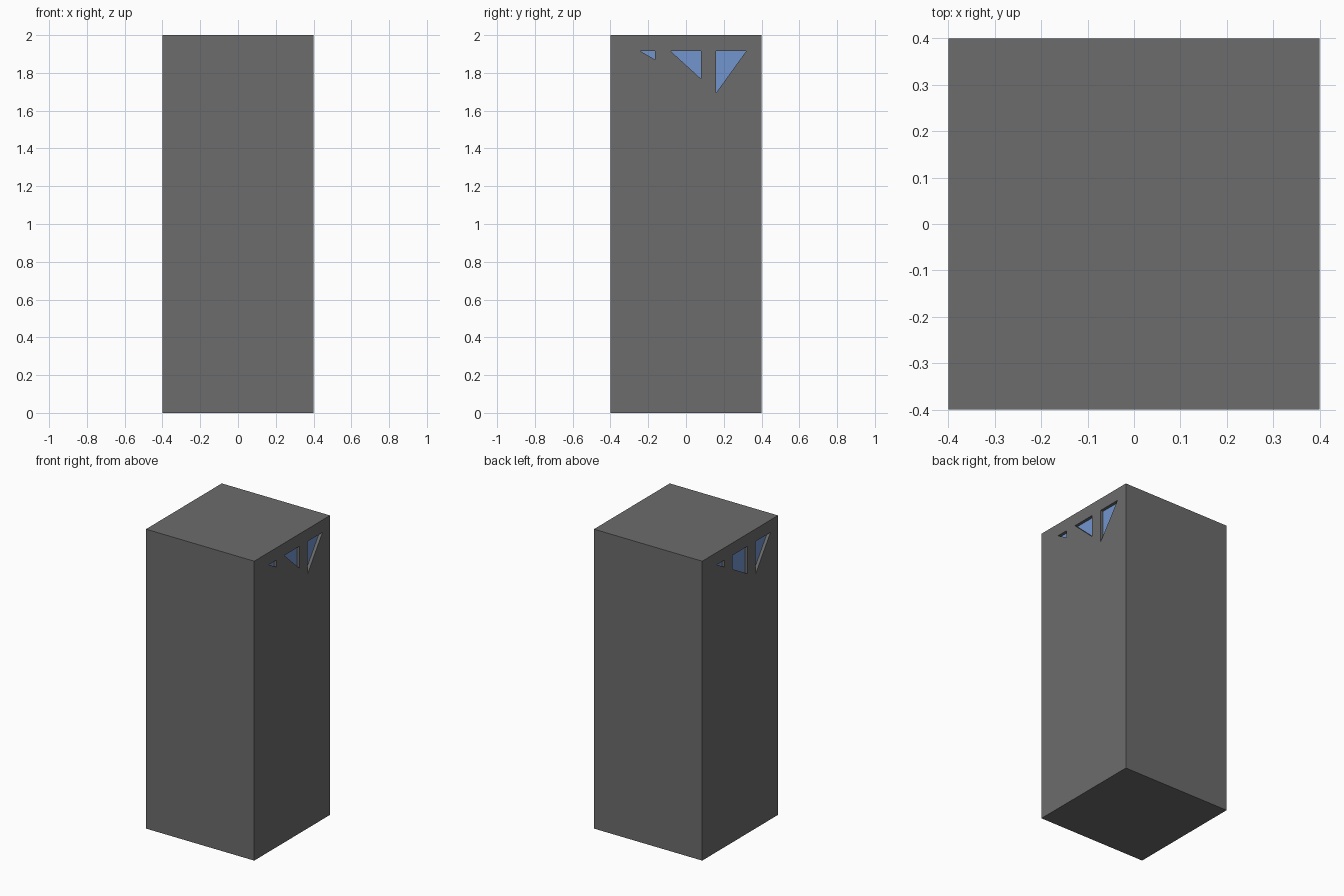
import bpy, bmesh

if "Cube" in bpy.data.objects:
    bpy.data.objects.remove(bpy.data.objects["Cube"])

DEPTH = 0.02
grey = bpy.data.materials.new("dark_grey")
grey.diffuse_color = (0.15, 0.15, 0.15, 1)
grey.use_nodes = True
grey.node_tree.nodes["Principled BSDF"].inputs["Base Color"].default_value = grey.diffuse_color
blue = bpy.data.materials.new("blue_glass")
blue.diffuse_color = (0.17, 0.30, 0.62, 1)
blue.use_nodes = True
blue.node_tree.nodes["Principled BSDF"].inputs["Base Color"].default_value = blue.diffuse_color


def prism(name, outline, side, x0, x1, mat):
    """Extrude a (y, z) outline along x; side -1 turns it to the left face."""
    bm = bmesh.new()
    face = bm.faces.new([bm.verts.new((side * x0, side * y, z)) for y, z in outline])
    if x1 != x0:
        ext = bmesh.ops.extrude_face_region(bm, geom=[face])["geom"]
        verts = [v for v in ext if isinstance(v, bmesh.types.BMVert)]
        bmesh.ops.translate(bm, verts=verts, vec=(side * (x1 - x0), 0, 0))
    bmesh.ops.recalc_face_normals(bm, faces=bm.faces[:])
    mesh = bpy.data.meshes.new(name)
    bm.to_mesh(mesh)
    bm.free()
    mesh.materials.append(mat)
    ob = bpy.data.objects.new(name, mesh)
    bpy.context.collection.objects.link(ob)
    return ob


# Tall body
body = prism("body", [(-0.4, 0), (0.4, 0), (0.4, 2), (-0.4, 2)], 1, -0.4, 0.4, grey)

# Window outlines: small, middle (differs per side), large
TOP = 1.917
small = [(-0.245, TOP), (-0.163, TOP), (-0.163, 1.87)]
middle_right = [(-0.083, TOP), (0.08, TOP), (0.08, 1.768)]
middle_left = [(-0.08, TOP), (0.08, TOP), (0.08, 1.733), (-0.08, 1.825)]
large = [(0.16, TOP), (0.32, TOP), (0.16, 1.695)]

# Recesses with blue floors on the right and left faces
for side, label, middle in ((1, "right", middle_right), (-1, "left", middle_left)):
    for size, outline in (("small", small), ("middle", middle), ("large", large)):
        cutter = prism(f"{label}_{size}_cutter", outline, side, 0.4 - DEPTH - 0.005, 0.45, grey)
        cutter.hide_render = True
        cutter.hide_set(True)
        cut = body.modifiers.new(cutter.name, 'BOOLEAN')
        cut.operation = 'DIFFERENCE'
        cut.solver = 'EXACT'
        cut.object = cutter
        prism(f"{label}_{size}_window", outline, side, 0.4 - DEPTH - 0.005, 0.4 - DEPTH, blue)
